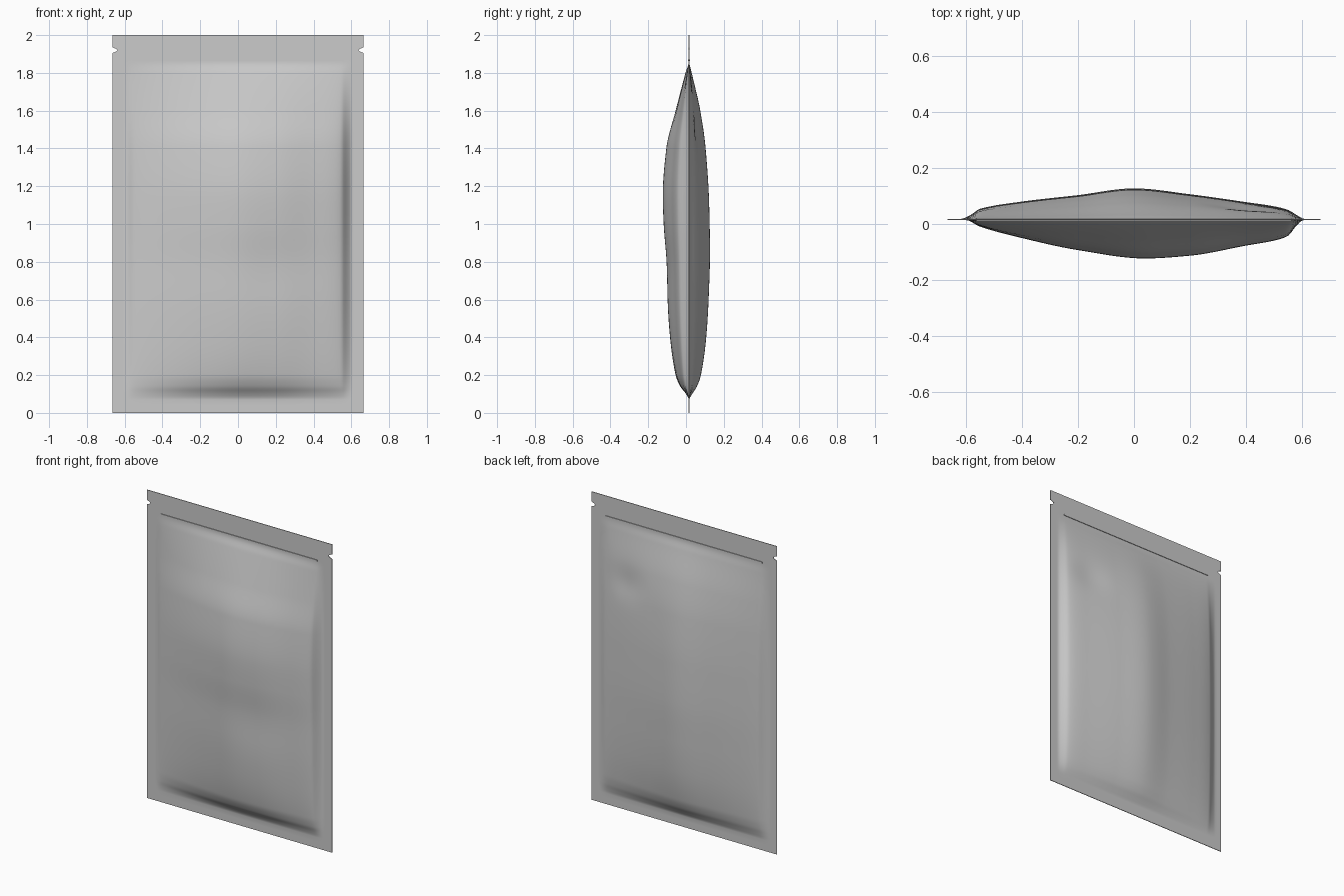
import bpy, bmesh, math

if "Cube" in bpy.data.objects:
    bpy.data.objects.remove(bpy.data.objects["Cube"])

SEAM_Y = 0.016      # plane of the welded border
HALF_W = 0.665
FILM = 0.002        # half thickness of the border


def curve(points, t):
    """Smooth interpolation through (position, height) points, zero outside."""
    if t <= points[0][0] or t >= points[-1][0]:
        return 0.0

    def slope(i):
        if i == 0 or i == len(points) - 1:
            return 0.0
        a, b, c = points[i - 1:i + 2]
        s0 = (b[1] - a[1]) / (b[0] - a[0])
        s1 = (c[1] - b[1]) / (c[0] - b[0])
        return 0.0 if s0 * s1 <= 0 else 2 * s0 * s1 / (s0 + s1)

    for i in range(len(points) - 1):
        (x0, y0), (x1, y1) = points[i], points[i + 1]
        if t <= x1:
            h = x1 - x0
            u = (t - x0) / h
            return (y0 * (1 + 2 * u) * (1 - u) ** 2 + slope(i) * h * u * (1 - u) ** 2
                    + y1 * u * u * (3 - 2 * u) + slope(i + 1) * h * u * u * (u - 1))


# Bulge profiles, measured outward from the seam
FRONT_X = [(-.6, 0), (-.55, .023), (-.4, .064), (-.2, .107), (.04, .137), (.2, .127),
           (.4, .091), (.5, .073), (.55, .056), (.575, .025), (.605, 0)]
FRONT_Z = [(.07, 0), (.1, .014), (.14, .045), (.2, .07), (.4, .1), (.6, .115), (.8, .122),
           (1, .135), (1.15, .139), (1.4, .12), (1.6, .07), (1.8, .017), (1.86, 0)]
BACK_X = [(-.62, 0), (-.58, .016), (-.55, .036), (-.4, .062), (-.2, .085), (0, .109),
          (.2, .088), (.4, .06), (.5, .045), (.55, .032), (.58, .014), (.61, 0)]
BACK_Z = [(.07, 0), (.1, .014), (.14, .038), (.2, .058), (.4, .085), (.6, .097), (.85, .104),
          (1.1, .1), (1.4, .082), (1.6, .055), (1.8, .012), (1.86, 0)]


def dent(x, z, cx, cz, rx, rz):
    return math.exp(-((x - cx) / rx) ** 2 - ((z - cz) / rz) ** 2)


def front_bulge(x, z):
    b = curve(FRONT_X, x) * curve(FRONT_Z, z) / 0.139
    return b * (1 - 0.06 * dent(x, z, .2, .75, .2, .2))


def back_bulge(x, z):
    b = curve(BACK_X, x) * curve(BACK_Z, z) / 0.104
    return b * (1 - 0.22 * dent(x, z, .4, 1.5, .12, .1))


# Grid lines, with extra rows for the tear notches
cols = [-HALF_W, -.637] + [-.62 + 1.24 * i / 124 for i in range(125)] + [.637, HALF_W]
rows = [0, .04] + [.07 + 1.8 * i / 180 for i in range(181)] + [1.905, 1.912, 1.92, 1.928, 1.935, 2]
NOTCH = {1.912: .018, 1.92: .026, 1.928: .018}

# Pouch: front and back films welded around the rim
bm = bmesh.new()
sheets = []
for sign, bulge in ((-1, front_bulge), (1, back_bulge)):
    sheet = []
    for z in rows:
        line = []
        for x in cols:
            px = x
            if abs(x) == HALF_W:
                px -= math.copysign(NOTCH.get(z, 0), x)
            line.append(bm.verts.new((px, SEAM_Y + sign * (FILM + bulge(x, z)), z)))
        sheet.append(line)
    for j in range(len(rows) - 1):
        for i in range(len(cols) - 1):
            bm.faces.new((sheet[j][i], sheet[j][i + 1], sheet[j + 1][i + 1], sheet[j + 1][i]))
    sheets.append(sheet)


def rim(s):
    return (s[0][:-1] + [r[-1] for r in s[:-1]] + s[-1][:0:-1] + [r[0] for r in s[:0:-1]])


f, b = rim(sheets[0]), rim(sheets[1])
for i in range(len(f)):
    k = (i + 1) % len(f)
    bm.faces.new((f[i], f[k], b[k], b[i]))
bmesh.ops.recalc_face_normals(bm, faces=bm.faces)
mesh = bpy.data.meshes.new("pouch")
bm.to_mesh(mesh)
bm.free()
pouch = bpy.data.objects.new("pouch", mesh)
bpy.context.collection.objects.link(pouch)
bpy.context.view_layer.objects.active = pouch
pouch.select_set(True)
bpy.ops.object.shade_smooth_by_angle(angle=math.radians(40))

# Zip ridges pressed into both films
for name, sign in (("front_zip_ridge", -1), ("back_zip_ridge", 1)):
    bpy.ops.mesh.primitive_cube_add(size=1, location=(0, SEAM_Y + sign * .003, 1.868))
    ridge = bpy.context.object
    ridge.name = name
    ridge.scale = (1.124, .006, .008)
